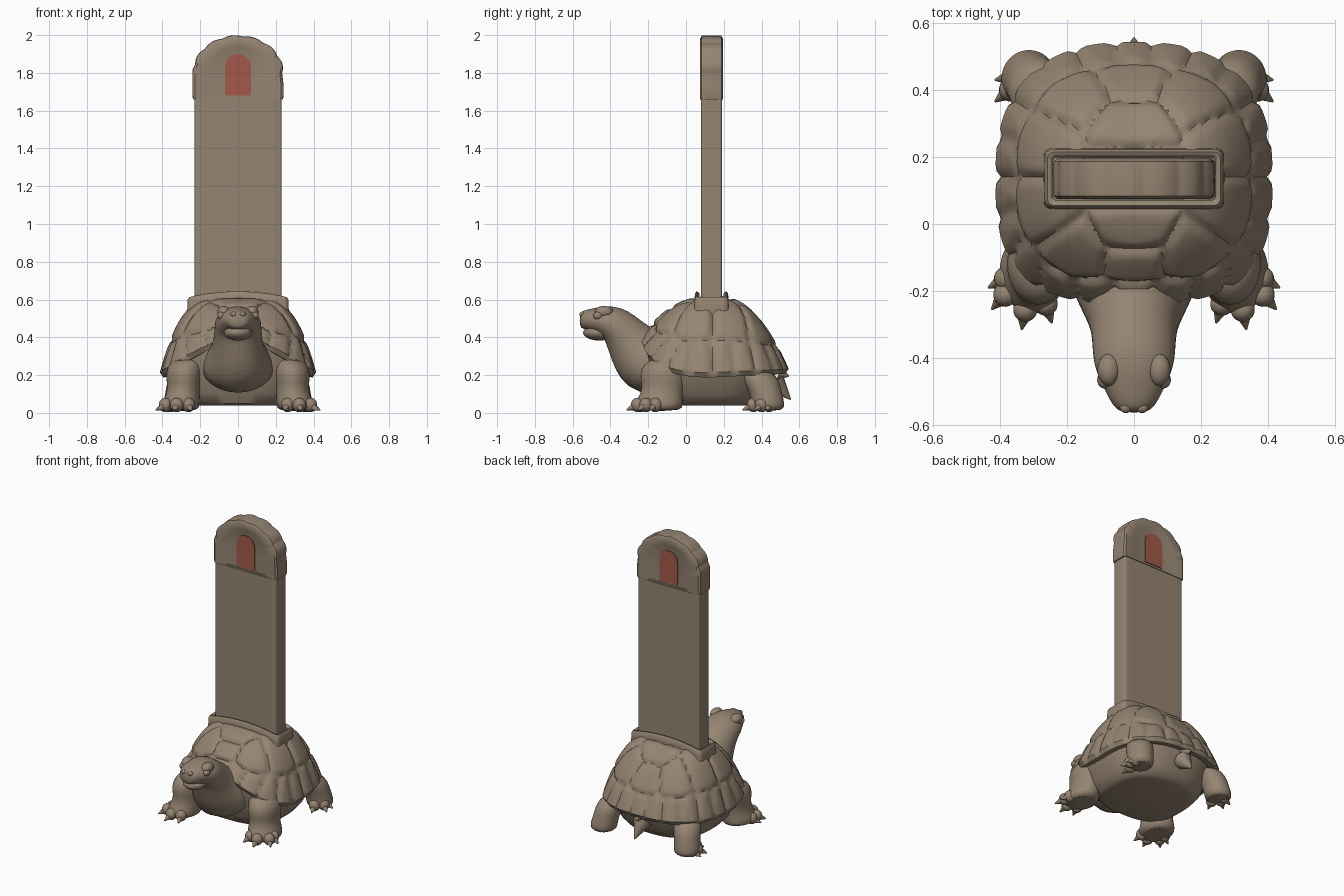
import bpy, bmesh, math
from mathutils import Vector

if "Cube" in bpy.data.objects:
    bpy.data.objects.remove(bpy.data.objects["Cube"])

def mat(name, c):
    m = bpy.data.materials.new(name)
    m.diffuse_color = (*c, 1)
    m.use_nodes = True
    m.node_tree.nodes["Principled BSDF"].inputs["Base Color"].default_value = m.diffuse_color
    return m

STONE = mat("brown stone", (0.30, 0.232, 0.168))
RED = mat("faded red", (0.36, 0.10, 0.068))

def finish(name, bm, m=STONE, angle=40, subsurf=0):
    bmesh.ops.recalc_face_normals(bm, faces=bm.faces)
    me = bpy.data.meshes.new(name)
    bm.to_mesh(me)
    bm.free()
    me.materials.append(m)
    ob = bpy.data.objects.new(name, me)
    bpy.context.collection.objects.link(ob)
    bpy.ops.object.select_all(action='DESELECT')
    ob.select_set(True)
    bpy.context.view_layer.objects.active = ob
    bpy.ops.object.shade_smooth_by_angle(angle=math.radians(angle))
    if subsurf:
        ob.modifiers.new("smooth", 'SUBSURF').levels = subsurf
    return ob

def loft(name, rings, caps=(True, True), **kw):
    """Skin a list of closed rings of points."""
    bm = bmesh.new()
    vs = [[bm.verts.new(p) for p in r] for r in rings]
    n = len(vs[0])
    for a, b in zip(vs, vs[1:]):
        for i in range(n):
            bm.faces.new((a[i], a[(i + 1) % n], b[(i + 1) % n], b[i]))
    if caps[0]:
        bm.faces.new(vs[0])
    if caps[1]:
        bm.faces.new(vs[-1])
    return finish(name, bm, **kw)

def circle(n):
    return [(math.cos(2 * math.pi * i / n), math.sin(2 * math.pi * i / n)) for i in range(n)]

def ball(name, c, r, rot=None):
    bm = bmesh.new()
    bmesh.ops.create_uvsphere(bm, u_segments=18, v_segments=12, radius=1)
    for v in bm.verts:
        v.co = Vector((v.co.x * r[0], v.co.y * r[1], v.co.z * r[2]))
        if rot:
            v.co.rotate(rot)
        v.co += Vector(c)
    return finish(name, bm)

def spike(name, a, b, r):
    a, b = Vector(a), Vector(b)
    bm = bmesh.new()
    bmesh.ops.create_cone(bm, cap_ends=True, segments=10, radius1=r, radius2=0.003, depth=(b - a).length)
    q = (b - a).to_track_quat('Z', 'Y')
    for v in bm.verts:
        v.co = q @ v.co + (a + b) / 2
    return finish(name, bm)

# ---- shell: polar dome, swollen into scutes ----
CY = 0.14

def outline(a):
    """Top-view outline point offset at angle a (0 = +x)."""
    c, s = math.cos(a), math.sin(a)
    hy, e = (0.39, 2.5) if s > 0 else (0.365, 3.0)
    k = (abs(c / 0.40) ** e + abs(s / hy) ** e) ** (-1 / e)
    return c * k, s * k

def rim_z(a):
    s = math.sin(a)
    return 0.21 + (0.19 * (-s) ** 3 if s < 0 else 0.02 * s)

def dome(a, r):
    x, y = outline(a)
    p = 2.4 + 1.6 * math.cos(a) ** 2
    z = rim_z(a)
    return Vector((x * r, CY + y * r, z + (0.605 - z) * (1 - r ** p)))

seeds = [dome(math.pi / 2, 0.42), dome(0, 0.0), dome(-math.pi / 2, 0.45)]
seeds += [dome(2 * math.pi * (i + 0.5) / 10, 0.70) for i in range(10)]
seeds += [dome(2 * math.pi * (i + 0.5) / 22, 0.985) for i in range(22)]

def scute(p, n):
    d = sorted((p - s).length for s in seeds)
    t = min(1, (d[1] - d[0]) / 0.055)
    return p + n * (0.018 * t * (2 - t) - 0.004)

NA, NR = 144, 44
angles = [2 * math.pi * i / NA for i in range(NA)]
rings = []
for j in range(NR):
    r = max(0.01, (j / (NR - 1)) ** 0.7)
    ring = []
    for a in angles:
        p = dome(a, r)
        n = Vector((p.x, p.y - CY, 0.12 + 0.3 * (1 - r))).normalized()
        ring.append(scute(p, n))
    rings.append(ring)
for k, dz in ((0.99, 0.022), (0.90, 0.018)):   # rim turned under
    rings.append([(outline(a)[0] * k, CY + outline(a)[1] * k, rim_z(a) - dz) for a in angles])
loft("shell", rings, caps=(True, False))

# ---- belly ----
rings = []
for k, f, z0 in ((0.92, 1, 0), (0.91, 0.75, 0.04), (0.87, 0.4, 0.08), (0.80, 0.1, 0.075),
                 (0.70, 0, 0.05), (0.62, 0, 0.04), (0.2, 0, 0.04)):
    rings.append([(outline(a)[0] * k, CY - 0.02 + outline(a)[1] * k, rim_z(a) * f + z0) for a in angles[::3]])
loft("belly", rings, caps=(False, True))

# ---- neck and head: tilted ellipses (y, z, half width, half height, tilt) ----
rings = []
for y, z, w, h, t in ((-0.08, 0.22, 0.23, 0.17, 25), (-0.21, 0.27, 0.175, 0.175, 38),
                      (-0.27, 0.335, 0.14, 0.15, 46), (-0.32, 0.40, 0.128, 0.12, 45),
                      (-0.365, 0.455, 0.125, 0.108, 33), (-0.41, 0.477, 0.122, 0.093, 12),
                      (-0.455, 0.485, 0.108, 0.078, 0), (-0.505, 0.492, 0.083, 0.058, -3),
                      (-0.545, 0.493, 0.062, 0.050, 0), (-0.563, 0.490, 0.038, 0.034, 0)):
    s, c = math.sin(math.radians(t)), math.cos(math.radians(t))
    rings.append([(u * w, y + v * h * s, z + v * h * c) for u, v in circle(24)])
loft("neck_and_head", rings, subsurf=1, angle=60)
ball("lower_jaw", (0, -0.46, 0.425), (0.075, 0.085, 0.042))
for s in (-1, 1):
    ball("brow", (s * 0.075, -0.435, 0.535), (0.034, 0.048, 0.032))
    ball("eye", (s * 0.088, -0.465, 0.515), (0.022, 0.026, 0.022))
    ball("nostril", (s * 0.024, -0.548, 0.522), (0.018, 0.016, 0.014))

# ---- legs: stacked ellipses (x, y, z, rx, ry), toes and claws ----
FRONT = ((0.305, -0.145, 0.008, 0.098, 0.125), (0.305, -0.145, 0.045, 0.102, 0.13),
         (0.292, -0.13, 0.095, 0.09, 0.115), (0.287, -0.12, 0.14, 0.087, 0.113),
         (0.287, -0.12, 0.20, 0.097, 0.128), (0.28, -0.11, 0.255, 0.092, 0.12),
         (0.26, -0.09, 0.295, 0.06, 0.08))
BACK = ((0.315, 0.435, 0.008, 0.08, 0.085), (0.315, 0.435, 0.05, 0.085, 0.088),
        (0.305, 0.425, 0.10, 0.08, 0.085), (0.295, 0.405, 0.16, 0.085, 0.095),
        (0.27, 0.37, 0.23, 0.08, 0.09))
FTOES = ((0.245, -0.295), (0.335, -0.315), (0.425, -0.255), (0.435, -0.19))
BTOES = ((0.345, 0.30), (0.415, 0.365), (0.415, 0.43))
for s in (-1, 1):
    for name, secs, tips, heel in (("front", FRONT, FTOES, (0.30, -0.12)),
                                   ("back", BACK, BTOES, (0.30, 0.45))):
        loft(name + "_leg", [[(s * (x + u * rx), y + v * ry, z) for u, v in circle(20)]
                             for x, y, z, rx, ry in secs], subsurf=1, angle=60)
        for tx, ty in tips:
            d = Vector((tx - heel[0], ty - heel[1], 0)).normalized()
            knuckle = Vector((tx, ty, 0.042)) - d * 0.06
            knuckle.x *= s
            ball(name + "_toe", knuckle, (0.036, 0.036, 0.038))
            root = Vector((tx, ty, 0.036)) - d * 0.05
            spike(name + "_claw", (s * root.x, root.y, root.z), (s * tx, ty, 0.015), 0.026)

# ---- tail ----
spike("tail", (0, 0.47, 0.16), (0, 0.555, 0.07), 0.06)
spike("tail_scute", (0, 0.49, 0.21), (0, 0.545, 0.195), 0.04)

# ---- socket on the shell ----
SY = 0.135

def rounded(hx, hy, r, z, bow=0.45):
    pts = []
    for cx, cy, a0 in ((1, 1, 0), (-1, 1, 90), (-1, -1, 180), (1, -1, 270)):
        for k in range(5):
            a = math.radians(a0 + k * 22.5)
            pts.append((cx * (hx - r) + r * math.cos(a), SY + cy * (hy - r) + r * math.sin(a)))
        if cy == cx:   # extra points along the long edges let them bow
            pts += [(cx * (hx - r) * (1 - k / 5), SY + cy * hy) for k in range(1, 10)]
    return [(x, y, z - bow * x * x) for x, y in pts]

loft("socket", [rounded(0.272, 0.095, 0.025, 0.50), rounded(0.268, 0.09, 0.025, 0.60),
                rounded(0.266, 0.088, 0.024, 0.632), rounded(0.258, 0.08, 0.02, 0.643),
                rounded(0.25, 0.072, 0.015, 0.641), rounded(0.243, 0.064, 0.012, 0.632),
                rounded(0.243, 0.064, 0.012, 0.585)], angle=50)

# ---- standing slab ----
loft("slab", [rounded(0.23, 0.055, 0.01, z, 0) for z in (0.52, 1.67)], angle=30)

# ---- carved cap: arch with scalloped edge and recessed panel on both faces ----
Z0 = 1.66

def arch(hw, straight, rise, bump=0.0, n=90):
    pts = [(hw * 0.985, 0), (hw, 0.02), (hw, straight * 0.5)]
    for i in range(n + 1):
        a = math.pi * i / n
        k = 1 - bump * (1 - abs(math.sin(a * 6.5)))
        pts.append((hw * math.cos(a) * k, straight + rise * math.sin(a) * k))
    return pts + [(-hw, straight * 0.5), (-hw, 0.02), (-hw * 0.985, 0)]

face = [(arch(0.242, 0.14, 0.20, 0.035), 0.035), (arch(0.240, 0.14, 0.198, 0.035), 0.052),
        (arch(0.228, 0.135, 0.188, 0.025), 0.060), (arch(0.165, 0.12, 0.16), 0.058),
        (arch(0.135, 0.11, 0.15), 0.050)]
rings = [[(x, SY - d, Z0 + z) for x, z in p] for p, d in reversed(face)]
rings += [[(x, SY + d, Z0 + z) for x, z in p] for p, d in face]
loft("cap", rings, angle=35)

# ---- red plaques ----
for s in (-1, 1):
    p = arch(0.068, 0.155, 0.065, n=24)
    loft("plaque", [[(x, SY + s * d, Z0 + 0.02 + z) for x, z in p] for d in (0.049, 0.056)],
         m=RED, angle=30)
